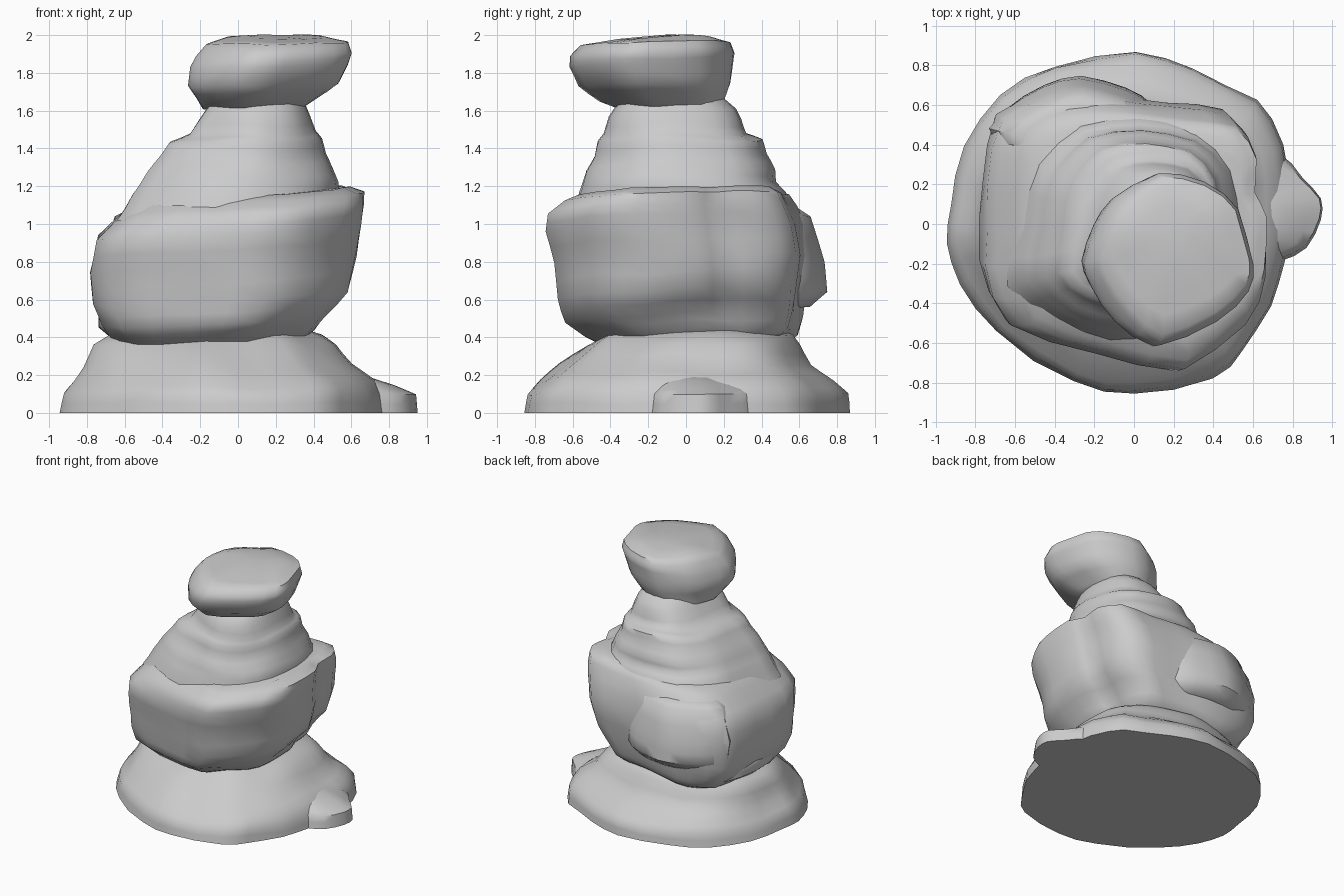
import bpy
import bmesh
from mathutils import Vector, noise

default = bpy.data.objects.get("Cube")
if default:
    bpy.data.objects.remove(default, do_unlink=True)

stone = bpy.data.materials.new("grey stone")
stone.use_nodes = True
stone.diffuse_color = (0.6, 0.6, 0.6, 1)
stone.node_tree.nodes["Principled BSDF"].inputs["Base Color"].default_value = stone.diffuse_color


def unit_outline(points):
    """Scale an outline to the unit square and round its corners slightly."""
    low = [min(p[axis] for p in points) for axis in range(2)]
    high = [max(p[axis] for p in points) for axis in range(2)]
    unit = [Vector(((p[0] - low[0]) / (high[0] - low[0]),
                    (p[1] - low[1]) / (high[1] - low[1]))) for p in points]
    rounded = []
    count = len(unit)
    for i, point in enumerate(unit):
        before, after, beyond = unit[i - 1], unit[(i + 1) % count], unit[(i + 2) % count]
        rounded += [point, (point + after) * 0.55 - (before + beyond) * 0.05]
    return rounded


def refine(levels):
    """Put an extra ring halfway between neighbouring levels."""
    rows = []
    for lower, upper in zip(levels, levels[1:]):
        rows += [lower, [(a + b) / 2 for a, b in zip(lower, upper)]]
    return rows + [levels[-1]]


def rock(name, outline, levels, tilt=(0, 0), rough=0.02):
    """Loft an outline through levels of (height, left, right, front, back)."""
    bm = bmesh.new()
    rings = []
    shape = unit_outline(outline)
    for z, x0, x1, y0, y1 in refine(levels):
        ring = []
        for p in shape:
            x, y = x0 + p.x * (x1 - x0), y0 + p.y * (y1 - y0)
            lift = tilt[0] * x + tilt[1] * y
            spot = Vector((x, y, z + lift if z > 0 else 0))
            shift = noise.noise_vector(spot * 3.5) * rough
            if z == 0:
                shift.z = 0
            ring.append(bm.verts.new(spot + shift))
        rings.append(ring)
    count = len(shape)
    for lower, upper in zip(rings, rings[1:]):
        for i in range(count):
            j = (i + 1) % count
            bm.faces.new((lower[i], lower[j], upper[j], upper[i]))
    bm.faces.new(rings[0][::-1])
    bm.faces.new(rings[-1])
    bmesh.ops.recalc_face_normals(bm, faces=bm.faces)
    mesh = bpy.data.meshes.new(name)
    bm.to_mesh(mesh)
    bm.free()
    mesh.materials.append(stone)
    obj = bpy.data.objects.new(name, mesh)
    bpy.context.collection.objects.link(obj)
    bpy.ops.object.select_all(action='DESELECT')
    obj.select_set(True)
    bpy.context.view_layer.objects.active = obj
    bpy.ops.object.shade_smooth_by_angle(angle=0.9)
    return obj


# Wide foot stone
base_outline = [(-.94, -.1), (-.92, .1), (-.85, .4), (-.68, .65), (-.4, .8), (0, .86),
                (.3, .78), (.62, .62), (.75, .4), (.78, .1), (.76, -.2), (.7, -.42),
                (.55, -.65), (.4, -.78), (0, -.86), (-.3, -.8), (-.7, -.55), (-.88, -.3)]
rock("base_stone", base_outline, [
    (0, -.94, .78, -.86, .86),
    (.1, -.92, .77, -.84, .85),
    (.17, -.87, .73, -.77, .78),
    (.25, -.82, .62, -.67, .67),
    (.36, -.77, .52, -.52, .61),
    (.41, -.69, .44, -.44, .57),
    (.46, -.5, .3, -.35, .45)])

# Low toe on the left of the foot
toe_outline = [(.5, -.3), (.76, -.23), (.88, -.14), (.94, .02), (.94, .14),
               (.86, .27), (.76, .42), (.5, .5)]
rock("base_toe", toe_outline, [
    (0, .4, .94, -.26, .44),
    (.1, .4, .935, -.24, .42),
    (.15, .4, .82, -.2, .38),
    (.19, .4, .7, -.14, .3)], rough=.01)

# Large middle boulder
body_outline = [(-.78, -.2), (-.77, .2), (-.7, .56), (-.45, .66), (-.15, .67),
                (.2, .62), (.5, .58), (.62, .4), (.62, .2), (.7, .05), (.68, -.25),
                (.58, -.5), (.22, -.74), (-.2, -.65), (-.65, -.5)]
rock("middle_boulder", body_outline, [
    (.36, -.55, .34, -.42, .5),
    (.42, -.66, .41, -.54, .59),
    (.5, -.72, .47, -.64, .62),
    (.62, -.77, .59, -.67, .64),
    (.8, -.78, .635, -.70, .66),
    (.97, -.74, .665, -.74, .64),
    (1.07, -.64, .68, -.73, .6),
    (1.13, -.57, .68, -.64, .56),
    (1.16, -.5, .6, -.56, .5)], tilt=(.06, .03))

# Slab leaning on the back
slab_outline = [(-.7, .4), (-.66, .58), (-.45, .7), (-.25, .75), (0, .69), (.15, .6), (.2, .4)]
rock("back_slab", slab_outline, [
    (.56, -.62, .1, .4, .66),
    (.64, -.68, .14, .4, .75),
    (.8, -.7, .15, .4, .73),
    (1.04, -.62, .1, .4, .66),
    (1.08, -.55, 0, .4, .6)], rough=.01)

# Small ledge under the right side of the boulder
ledge_outline = [(-.7, -.2), (-.74, .1), (-.66, .36), (-.4, .45), (-.2, .1), (-.4, -.3)]
rock("right_ledge", ledge_outline, [
    (.41, -.69, -.2, -.26, .5),
    (.45, -.74, -.2, -.3, .55),
    (.53, -.74, -.2, -.3, .55),
    (.58, -.7, -.2, -.26, .5)], rough=.01)

# Stepped shoulder tapering into the neck
shoulder_outline = [(-.6, -.28), (-.57, 0), (-.5, .3), (-.3, .5), (0, .54), (.3, .48),
                    (.48, .3), (.54, 0), (.5, -.25), (.35, -.45), (.1, -.55),
                    (-.12, -.55), (-.4, -.44)]
rock("shoulder", shoulder_outline, [
    (1.02, -.64, .56, -.6, .58),
    (1.16, -.56, .54, -.56, .54),
    (1.22, -.51, .53, -.54, .48),
    (1.28, -.47, .5, -.52, .47),
    (1.36, -.41, .46, -.47, .42),
    (1.44, -.36, .44, -.45, .4),
    (1.48, -.25, .41, -.42, .32),
    (1.57, -.18, .38, -.4, .29),
    (1.62, -.14, .36, -.37, .26),
    (1.68, -.1, .32, -.3, .18)])

# Balanced cap stone
cap_outline = [(-.26, -.2), (-.2, 0), (-.1, .15), (.1, .26), (.35, .22), (.52, .08),
               (.6, -.2), (.58, -.35), (.4, -.5), (.1, -.62), (-.1, -.48), (-.22, -.32)]
rock("cap_stone", cap_outline, [
    (1.6, -.18, .34, -.32, .17),
    (1.66, -.21, .42, -.45, .2),
    (1.74, -.26, .53, -.57, .23),
    (1.84, -.25, .58, -.62, .25),
    (1.9, -.22, .6, -.61, .26),
    (1.96, -.17, .58, -.55, .24),
    (1.985, -.06, .46, -.36, .16),
    (1.99, .1, .3, -.12, .04)], tilt=(.02, .02))
